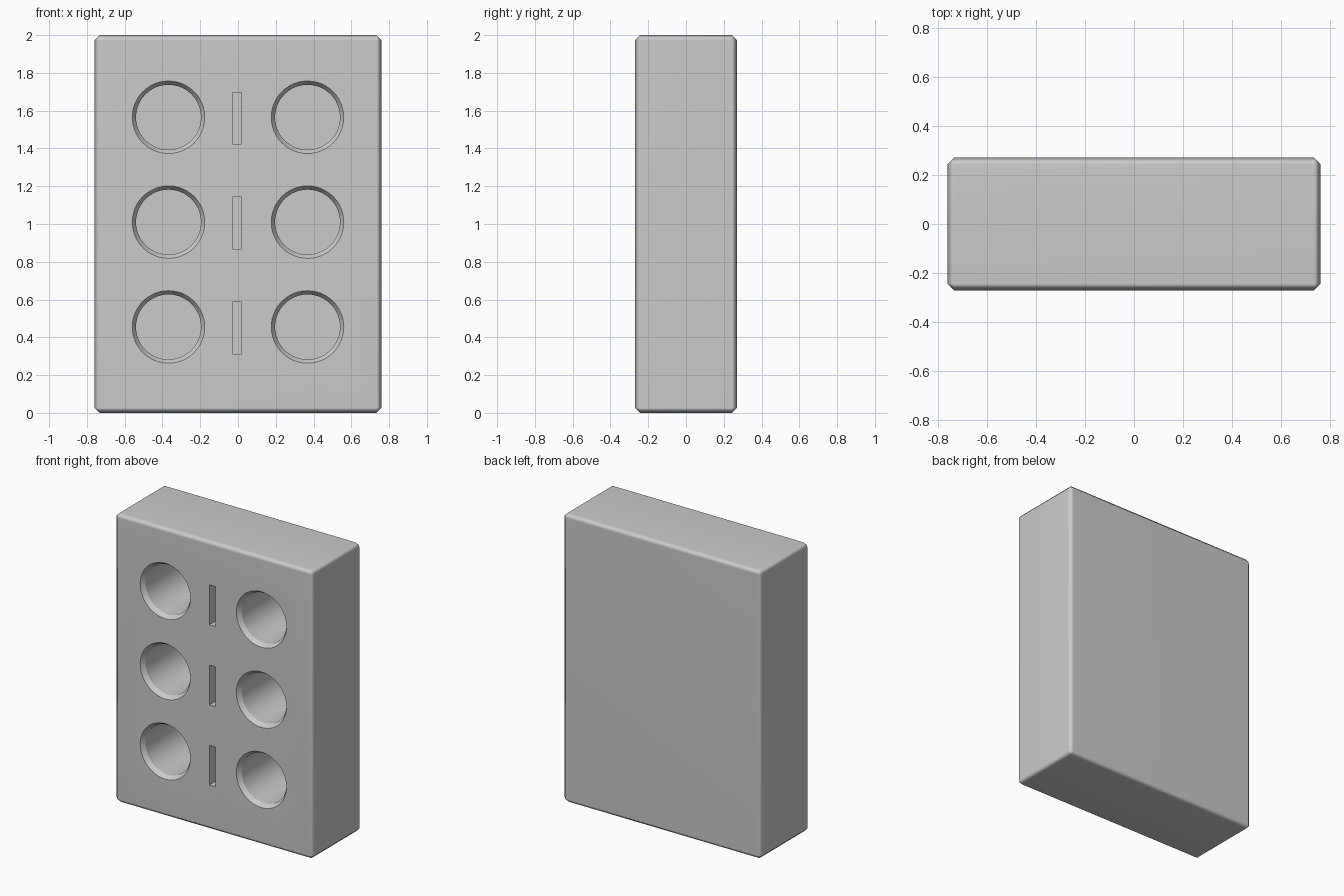
import bpy, bmesh, math
from mathutils import Matrix, Vector

if "Cube" in bpy.data.objects:
    bpy.data.objects.remove(bpy.data.objects["Cube"])

W, D, H, CHAMFER = 1.52, 0.54, 2.0, 0.027
FRONT = -D / 2
ROWS = (0.455, 1.01, 1.565)


def make_object(name, bm):
    bmesh.ops.recalc_face_normals(bm, faces=bm.faces)
    mesh = bpy.data.meshes.new(name)
    bm.to_mesh(mesh)
    bm.free()
    obj = bpy.data.objects.new(name, mesh)
    bpy.context.collection.objects.link(obj)
    return obj


def add_box(bm, size, centre):
    return bmesh.ops.create_cube(
        bm, size=1, matrix=Matrix.Translation(centre) @ Matrix.Diagonal((*size, 1)))


def add_bore(bm, x, z, profile, sides=48):
    """Round cutter along y from (y, radius) pairs."""
    rings = [[bm.verts.new((x + r * math.cos(2 * math.pi * i / sides), y,
                            z + r * math.sin(2 * math.pi * i / sides)))
              for i in range(sides)] for y, r in profile]
    for a, b in zip(rings, rings[1:]):
        for i in range(sides):
            j = (i + 1) % sides
            bm.faces.new((a[i], a[j], b[j], b[i]))
    bm.faces.new(rings[0])
    bm.faces.new(rings[-1])


# Block with chamfered edges
bm = bmesh.new()
add_box(bm, (W, D, H), Vector((0, 0, H / 2)))
bmesh.ops.bevel(bm, geom=bm.edges[:], offset=CHAMFER, segments=1,
                affect='EDGES', profile=0.5)
block = make_object("block", bm)

# Cutters: countersunk round holes in two columns, and slots between them
slope = 0.02 / 0.03
bore = [(FRONT - 0.03, 0.192 + 0.03 * slope), (FRONT + 0.03, 0.172), (0.2, 0.172)]
bm = bmesh.new()
for z in ROWS:
    for x in (-0.368, 0.368):
        add_bore(bm, x, z, bore)
    add_box(bm, (0.048, 0.3, 0.275), Vector((-0.006, FRONT, z - 0.005)))
cutter = make_object("hole_cutter", bm)
cutter.hide_render = True

cut = block.modifiers.new("holes", 'BOOLEAN')
cut.operation, cut.solver, cut.object = 'DIFFERENCE', 'EXACT', cutter
bpy.context.view_layer.objects.active = block
block.select_set(True)
bpy.ops.object.modifier_apply(modifier=cut.name)
bpy.data.objects.remove(cutter)

# Smooth outer chamfers, crisp hole and slot rims
bm = bmesh.new()
bm.from_mesh(block.data)
for f in bm.faces:
    f.smooth = True
for e in bm.edges:
    inside = all(abs(v.co.x) < 0.7 for v in e.verts)
    if inside and len(e.link_faces) == 2 and e.calc_face_angle(0) > math.radians(20):
        e.smooth = not all(0.1 < v.co.z < 1.9 for v in e.verts)
bm.to_mesh(block.data)
bm.free()
weighted = block.modifiers.new("weighted_normals", 'WEIGHTED_NORMAL')
weighted.keep_sharp = True
